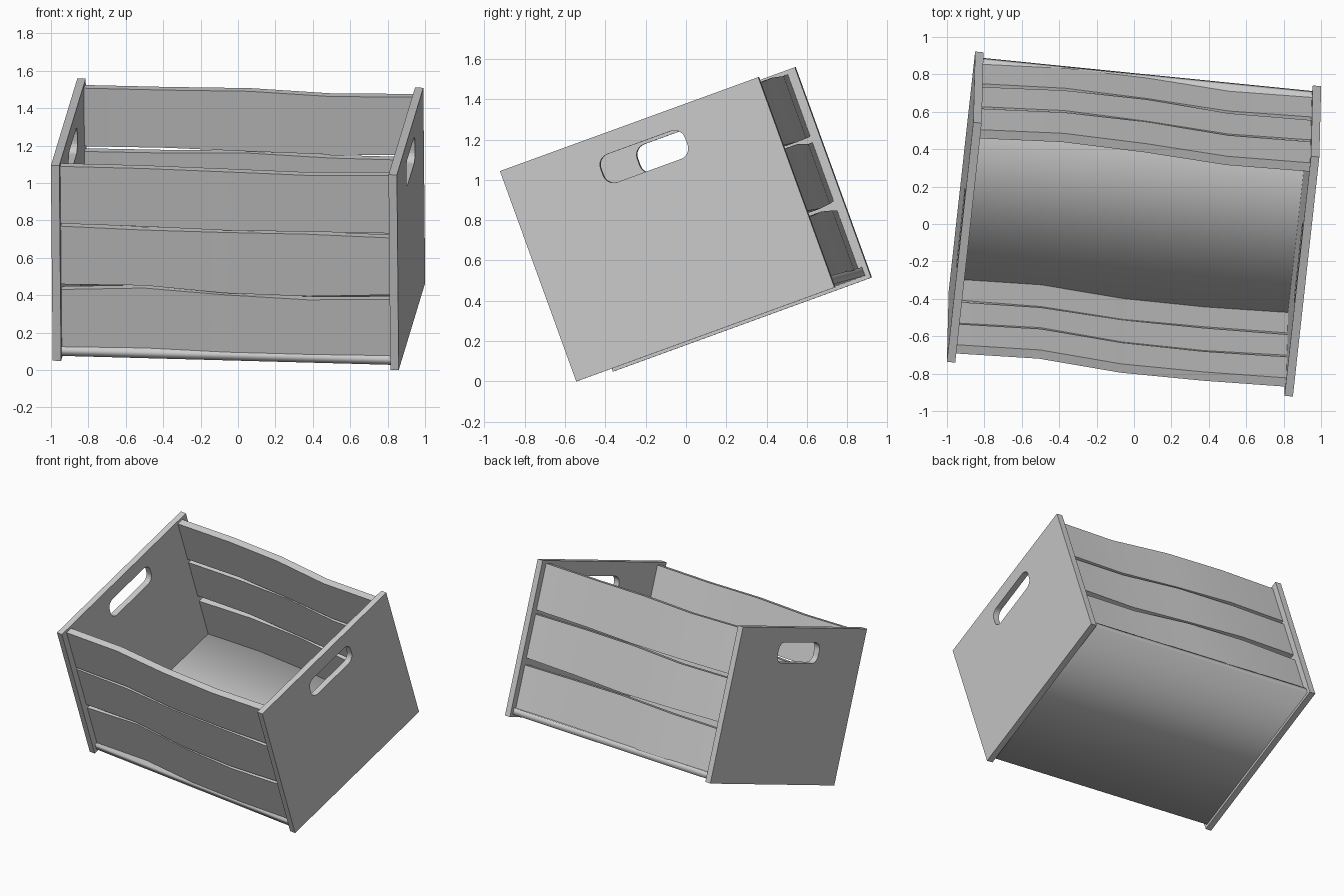
import bpy, bmesh, math
from mathutils import Matrix, Vector

cube = bpy.data.objects.get("Cube")
if cube:
    bpy.data.objects.remove(cube, do_unlink=True)

# Crate dimensions in its own upright frame
HALF_LEN, HALF_DEPTH, HEIGHT = 0.93, 0.685, 1.11
PANEL = 0.045
INNER = HALF_LEN - PANEL
SLAT = 0.05
SLAT_INSET = 0.045

# Tilted resting pose of the whole crate
u = Vector((0.9946, -0.1, -0.027)).normalized()
v = Vector((0.102, 0.935, 0.34))
v = (v - u * v.dot(u)).normalized()
w = u.cross(v)
POSE = Matrix.Translation((0.005, 0.189, 0.258)) @ Matrix((u, v, w)).transposed().to_4x4()

# Single flat grey
GREY = (0.6, 0.6, 0.6, 1.0)
mat = bpy.data.materials.new("plain_grey")
mat.use_nodes = True
mat.diffuse_color = GREY
mat.node_tree.nodes["Principled BSDF"].inputs["Base Color"].default_value = GREY


def finish(bm, name):
    bmesh.ops.recalc_face_normals(bm, faces=bm.faces[:])
    me = bpy.data.meshes.new(name)
    bm.to_mesh(me)
    bm.free()
    me.materials.append(mat)
    ob = bpy.data.objects.new(name, me)
    bpy.context.collection.objects.link(ob)
    ob.matrix_world = POSE
    return ob


def rounded_rect(cy, cz, length, height, r, steps=6):
    pts = []
    for i, (sy, sz) in enumerate(((1, 1), (-1, 1), (-1, -1), (1, -1))):
        for k in range(steps + 1):
            a = math.pi / 2 * (i + k / steps)
            pts.append((cy + sy * (length / 2 - r) + r * math.cos(a),
                        cz + sz * (height / 2 - r) + r * math.sin(a)))
    return pts


def end_panel(name, x0):
    """Flat board with a rounded hand hole."""
    bm = bmesh.new()
    outer = [(-HALF_DEPTH, 0), (HALF_DEPTH, 0), (HALF_DEPTH, HEIGHT), (-HALF_DEPTH, HEIGHT)]
    hole = rounded_rect(0.015, 0.933, 0.448, 0.147, 0.055)
    edges = []
    for loop in (outer, hole):
        vs = [bm.verts.new((x0, y, z)) for y, z in loop]
        edges += [bm.edges.new((vs[i], vs[(i + 1) % len(vs)])) for i in range(len(vs))]
    bmesh.ops.triangle_fill(bm, edges=edges, use_beauty=True, normal=(1, 0, 0))
    res = bmesh.ops.extrude_face_region(bm, geom=bm.faces[:])
    moved = [g for g in res["geom"] if isinstance(g, bmesh.types.BMVert)]
    bmesh.ops.translate(bm, verts=moved, vec=(PANEL, 0, 0))
    return finish(bm, name)


def slat(name, y0, bend, bottom, top):
    """Warped board: a four-corner section swept through five stations."""
    bm = bmesh.new()
    rings = []
    n = len(bend)
    for i in range(n):
        x = -INNER + 2 * INNER * i / (n - 1)
        a, b = y0 + bend[i], y0 + bend[i] + SLAT
        rings.append([bm.verts.new((x, y, z)) for y, z in
                      ((a, bottom[i]), (b, bottom[i]), (b, top[i]), (a, top[i]))])
    for r0, r1 in zip(rings, rings[1:]):
        for k in range(4):
            j = (k + 1) % 4
            bm.faces.new((r0[k], r0[j], r1[j], r1[k]))
    bm.faces.new(rings[0])
    bm.faces.new(rings[-1])
    ob = finish(bm, name)
    bpy.ops.object.select_all(action='DESELECT')
    ob.select_set(True)
    bpy.context.view_layer.objects.active = ob
    bpy.ops.object.shade_smooth_by_angle(angle=math.radians(30))


# End panels
end_panel("left_end_panel", HALF_LEN - PANEL)
end_panel("right_end_panel", -HALF_LEN)

# Floor board: softly shaded around its long edges, crisp at the ends
bm = bmesh.new()
bmesh.ops.create_cube(bm, size=1, matrix=Matrix.Translation((0, 0, 0.042)) @
                      Matrix.Diagonal((2 * INNER, 2 * (HALF_DEPTH - 0.025), 0.045, 1)))
for f in bm.faces:
    f.smooth = True
    if abs(f.normal.x) > 0.5:
        for e in f.edges:
            e.smooth = False
finish(bm, "floor_board")

# Front and back slats: bottom and top heights at the five stations
FRONT_BEND = (0, 0.016, -0.015, -0.016, 0)
BACK_BEND = (0, 0.024, 0.016, -0.012, 0)
FRONT = {
    "lower": ((0.06,) * 5, (0.39, 0.405, 0.39, 0.375, 0.385)),
    "middle": ((0.42, 0.42, 0.40, 0.395, 0.41), (0.75, 0.735, 0.745, 0.748, 0.734)),
    "upper": ((0.765, 0.755, 0.757, 0.762, 0.76), (1.09, 1.085, 1.09, 1.083, 1.09)),
}
BACK = {
    "lower": ((0.06,) * 5, (0.37, 0.375, 0.385, 0.375, 0.37)),
    "middle": ((0.42, 0.41, 0.40, 0.41, 0.42), (0.73, 0.725, 0.74, 0.735, 0.73)),
    "upper": ((0.76, 0.755, 0.75, 0.755, 0.76), (1.09, 1.083, 1.092, 1.085, 1.09)),
}
for level, (lo, hi) in FRONT.items():
    slat(f"front_{level}_slat", -HALF_DEPTH + SLAT_INSET, FRONT_BEND, lo, hi)
for level, (lo, hi) in BACK.items():
    slat(f"back_{level}_slat", HALF_DEPTH - SLAT_INSET - SLAT, BACK_BEND, lo, hi)
